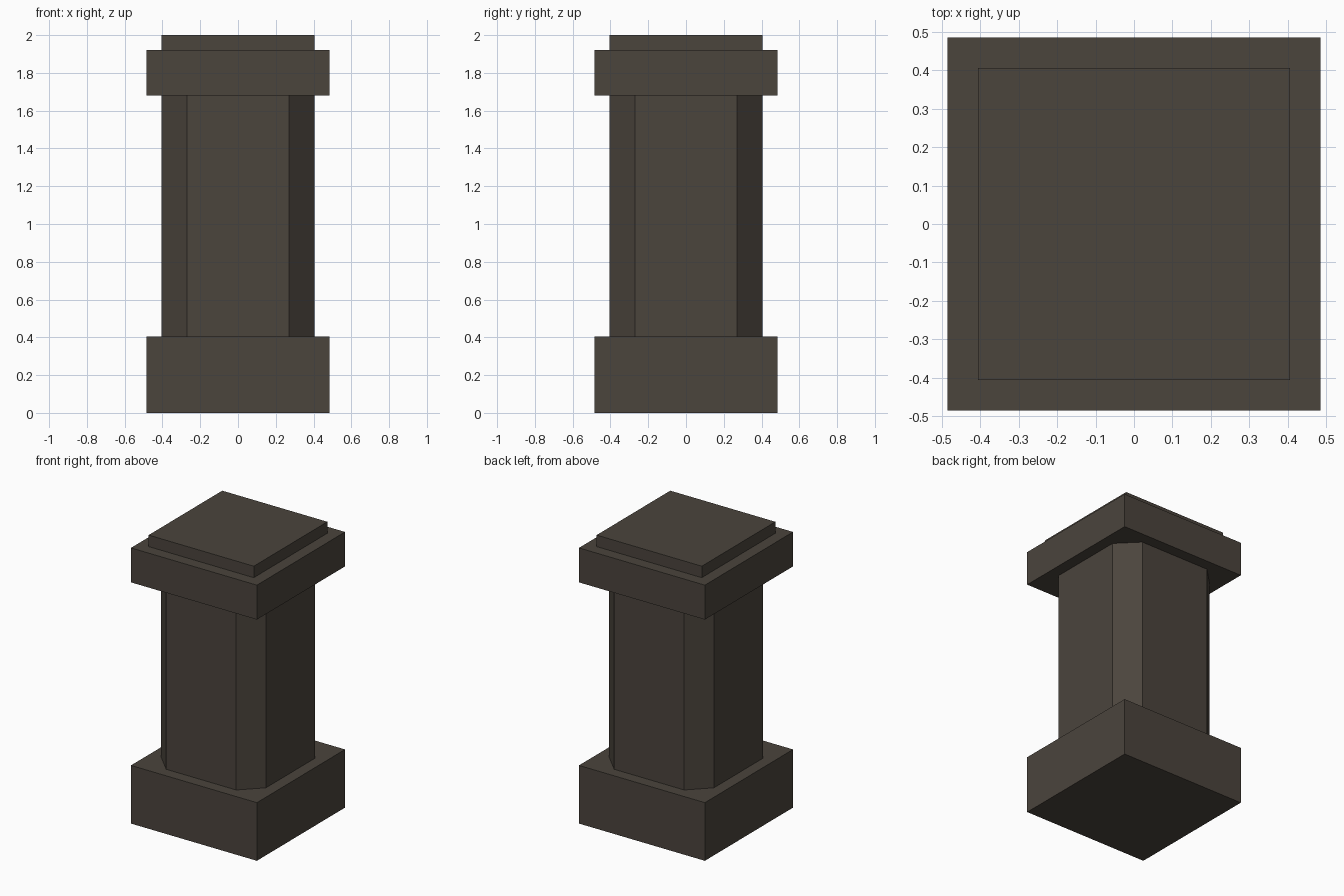
import bpy
import bmesh

default = bpy.data.objects.get("Cube")
if default:
    bpy.data.objects.remove(default, do_unlink=True)

stone = bpy.data.materials.new("dark_brown_stone")
stone.use_nodes = True
colour = (0.07, 0.058, 0.046, 1.0)
stone.diffuse_color = colour
bsdf = next(n for n in stone.node_tree.nodes if n.type == 'BSDF_PRINCIPLED')
bsdf.inputs["Base Color"].default_value = colour
bsdf.inputs["Roughness"].default_value = 0.9


def block(name, half, bottom, top, chamfer=0.0):
    """Square block, optionally with its four upright edges cut flat."""
    bm = bmesh.new()
    bmesh.ops.create_cube(bm, size=1.0)
    for v in bm.verts:
        v.co.x *= 2 * half
        v.co.y *= 2 * half
        v.co.z = top if v.co.z > 0 else bottom
    if chamfer:
        upright = [e for e in bm.edges
                   if abs(e.verts[0].co.z - e.verts[1].co.z) > 0.01]
        bmesh.ops.bevel(bm, geom=upright, offset=chamfer, segments=1,
                        offset_type='OFFSET', affect='EDGES')
    bmesh.ops.recalc_face_normals(bm, faces=bm.faces)
    mesh = bpy.data.meshes.new(name)
    bm.to_mesh(mesh)
    bm.free()
    mesh.materials.append(stone)
    obj = bpy.data.objects.new(name, mesh)
    bpy.context.collection.objects.link(obj)
    return obj


# Pillar parts from the ground up
block("base", 0.485, 0.0, 0.405)
block("shaft", 0.405, 0.405, 1.68, chamfer=0.135)
block("capital", 0.485, 1.68, 1.92)
block("top_slab", 0.405, 1.92, 2.0)
